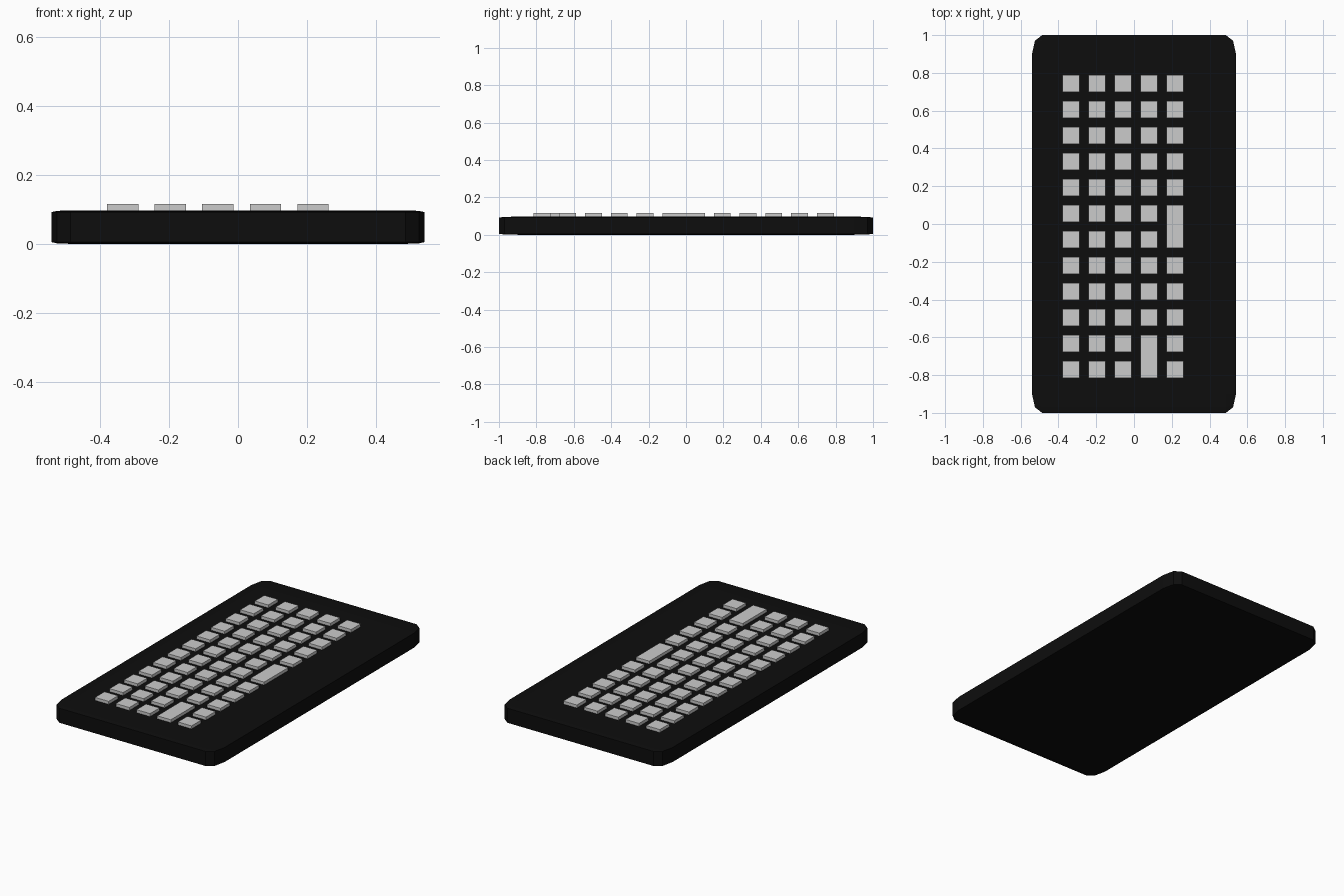
import bpy, bmesh
from mathutils import Vector

if "Cube" in bpy.data.objects:
    bpy.data.objects.remove(bpy.data.objects["Cube"])

BODY = Vector((1.08, 2.0, 0.097))   # full body size
KEY = 0.09                          # key width
PITCH = 0.1377                      # key spacing
X0, Y0 = -0.334, 0.745              # centre of the first key
Z0, Z1 = 0.085, 0.115               # key bottom (sunk in the body) and top


def finish(name, bm):
    mesh = bpy.data.meshes.new(name)
    bm.to_mesh(mesh)
    bm.free()
    obj = bpy.data.objects.new(name, mesh)
    bpy.context.collection.objects.link(obj)
    return obj


# Body: a bevelled cube squashed into a flat slab, so the bevel squashes too
bm = bmesh.new()
bmesh.ops.create_cube(bm, size=2)
bmesh.ops.bevel(bm, geom=bm.edges[:], offset=0.1, segments=2, profile=0.5,
                affect='EDGES')
bmesh.ops.scale(bm, vec=BODY / 2, verts=bm.verts)
bmesh.ops.translate(bm, vec=(0, 0, BODY.z / 2), verts=bm.verts)
body = finish("body", bm)
black = bpy.data.materials.new("black_plastic")
black.diffuse_color = (0.004, 0.004, 0.004, 1)
black.use_nodes = True
black.node_tree.nodes["Principled BSDF"].inputs["Base Color"].default_value = black.diffuse_color
body.data.materials.append(black)


# Keys: boxes spanning one or two rows of the grid
def key(name, col, row, span=1):
    depth = KEY + (span - 1) * PITCH
    bm = bmesh.new()
    bmesh.ops.create_cube(bm, size=1)
    bmesh.ops.scale(bm, vec=(KEY, depth, Z1 - Z0), verts=bm.verts)
    bmesh.ops.translate(bm, verts=bm.verts, vec=(
        X0 + col * PITCH,
        Y0 - (row + (span - 1) / 2) * PITCH,
        (Z0 + Z1) / 2))
    finish(name, bm)


long_keys = {(4, 5): "space_key", (3, 10): "shift_key"}
covered = {(c, r + 1) for c, r in long_keys}
for col in range(5):
    for row in range(12):
        if (col, row) in long_keys:
            key(long_keys[col, row], col, row, 2)
        elif (col, row) not in covered:
            key(f"key_{col}_{row}", col, row)
